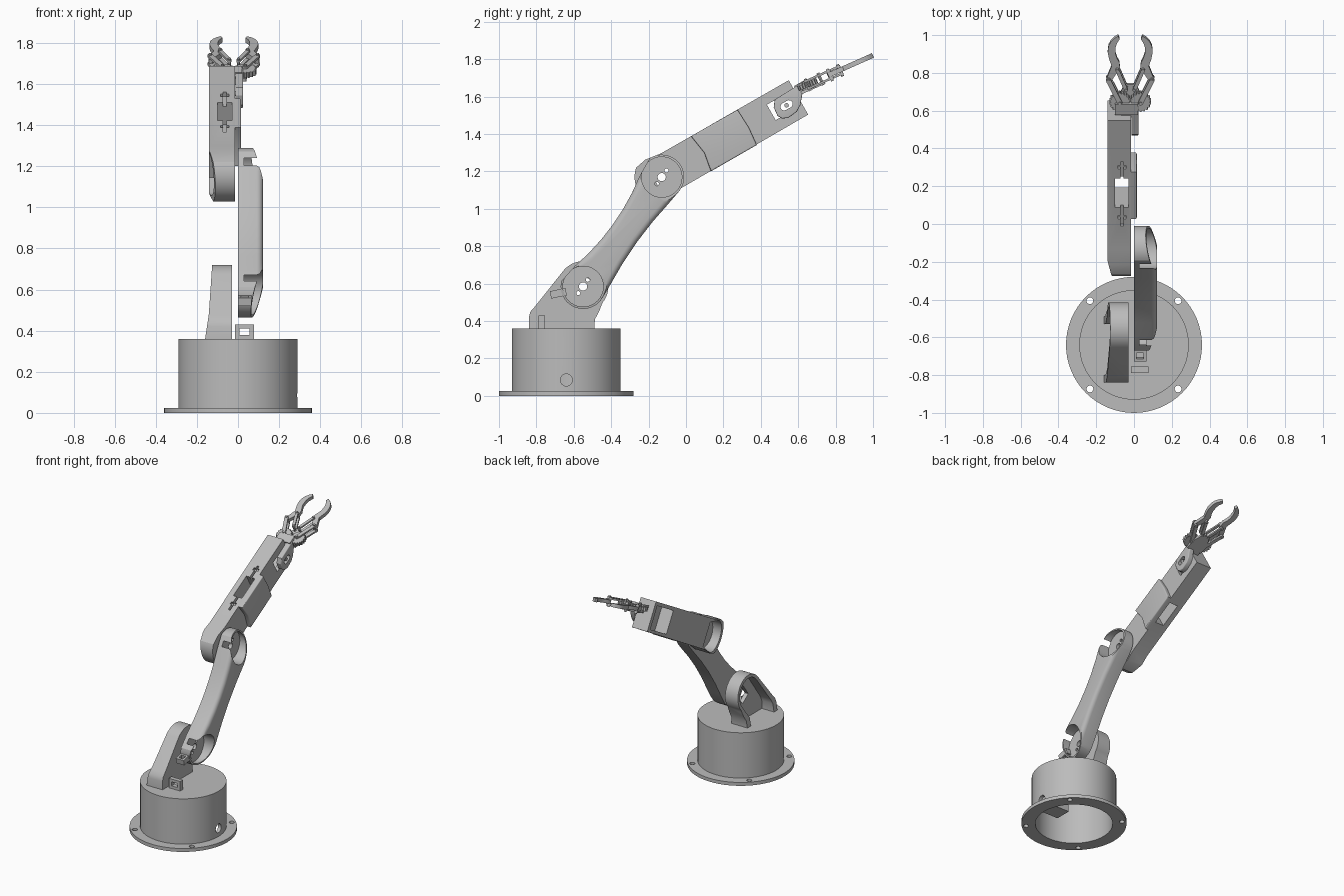
import bpy
import bmesh
from math import pi, sin, cos, radians
from mathutils import Matrix, Vector

if "Cube" in bpy.data.objects:
    bpy.data.objects.remove(bpy.data.objects["Cube"])

grey = bpy.data.materials.new("plain grey")
grey.use_nodes = True
grey.diffuse_color = (0.5, 0.5, 0.5, 1)
grey.node_tree.nodes["Principled BSDF"].inputs["Base Color"].default_value = (0.5, 0.5, 0.5, 1)


# ---- helpers -------------------------------------------------------------
def frame(p, q, h, origin):
    m = Matrix((p, q, h)).transposed().to_4x4()
    m.translation = Vector(origin)
    return m


def side_frame(y, z, deg):
    """Local u along the limb, v across it, height along world x."""
    c, s = cos(radians(deg)), sin(radians(deg))
    return frame((0, c, s), (0, -s, c), (1, 0, 0), (0, y, z))


def arc(cx, cy, r, a0=0, a1=360, n=32):
    full = abs(a1 - a0) == 360
    steps = n if full else n + 1
    return [(cx + r * cos(radians(a0 + (a1 - a0) * i / n)),
             cy + r * sin(radians(a0 + (a1 - a0) * i / n))) for i in range(steps)]


def rect(u0, u1, v0, v1):
    return [(u0, v0), (u1, v0), (u1, v1), (u0, v1)]


def bar(a, b, r):
    """Round-ended link outline between two pivots."""
    d = Vector(b) - Vector(a)
    t = math_deg(d)
    return arc(*a, r, t + 90, t + 270, 8) + arc(*b, r, t - 90, t + 90, 8)


def math_deg(d):
    return Vector((1, 0)).angle_signed(d) * -180 / pi


def prism(name, pts, h0, h1, m, bevel=0):
    bm = bmesh.new()
    face = bm.faces.new([bm.verts.new((p, q, h0)) for p, q in pts])
    ext = bmesh.ops.extrude_face_region(bm, geom=[face])["geom"]
    top = [v for v in ext if isinstance(v, bmesh.types.BMVert)]
    for v in top:
        v.co.z = h1
    bmesh.ops.recalc_face_normals(bm, faces=bm.faces)
    if bevel:
        rim = [e for e in bm.edges if all(v in top for v in e.verts)]
        bmesh.ops.bevel(bm, geom=rim, offset=bevel, segments=4, profile=0.5, affect='EDGES')
    bm.transform(m)
    mesh = bpy.data.meshes.new(name)
    bm.to_mesh(mesh)
    bm.free()
    mesh.materials.append(grey)
    ob = bpy.data.objects.new(name, mesh)
    bpy.context.collection.objects.link(ob)
    return ob


def cut(ob, pts, h0, h1, m):
    tool = prism("cutter", pts, h0, h1, m)
    tool.hide_render = True
    mod = ob.modifiers.new("cut", 'BOOLEAN')
    mod.operation, mod.solver, mod.object = 'DIFFERENCE', 'EXACT', tool
    bpy.context.view_layer.objects.active = ob
    bpy.ops.object.modifier_apply(modifier=mod.name)
    bpy.data.objects.remove(tool)


def slope(ob, pts, m):
    """Cut a wedge drawn in the (length, world x) plane, right across the limb."""
    cut(ob, pts, -1, 1, m @ Matrix.Rotation(pi / 2, 4, 'X'))


def horn_holes(ob, u, h0, h1, m):
    cut(ob, arc(u, 0, 0.022, n=20), h0, h1, m)
    for k in (-1, 1):
        cut(ob, arc(u + k * 0.044, 0, 0.011, n=12), h0, h1, m)


# ---- base ----------------------------------------------------------------
ground = Matrix.Translation((0, -0.64, 0))
world_side = side_frame(0, 0, 0)
flange = prism("base_flange", arc(0, 0, 0.36, n=64), 0, 0.025, ground)
cut(flange, arc(0, 0, 0.265, n=64), -0.1, 0.1, ground)
for i in range(4):
    a = pi / 4 + i * pi / 2
    cut(flange, arc(0.33 * cos(a), 0.33 * sin(a), 0.018, n=16), -0.1, 0.1, ground)
drum = prism("base_drum", arc(0, 0, 0.29, n=64), 0.025, 0.36, ground)
cut(drum, arc(0, 0, 0.265, n=64), -0.1, 0.33, ground)
cut(drum, arc(-0.64, 0.085, 0.032, n=24), 0.1, 0.5, world_side)
prism("base_motor", rect(-0.02, 0.16, -0.2, -0.08), 0.14, 0.335, ground)

# cable eyelet standing on the drum
eyelet = prism("base_eyelet", rect(-0.015, 0.078, 0.355, 0.43), 0.755, 0.788,
               frame((1, 0, 0), (0, 0, 1), (0, -1, 0), (0, 0, 0)))
cut(eyelet, rect(0.008, 0.055, 0.38, 0.41), 0.5, 1,
    frame((1, 0, 0), (0, 0, 1), (0, -1, 0), (0, 0, 0)))

# ---- shoulder bracket ------------------------------------------------------
SY, SZ = -0.55, 0.585
outline = ([(-0.84, 0.355), (-0.49, 0.355), (-0.487, 0.41), (-0.465, 0.45)]
           + arc(SY, SZ, 0.135, -40, 140, 28) + [(-0.81, 0.475), (-0.832, 0.45), (-0.84, 0.42)])
bracket = prism("shoulder_bracket", outline, -0.16, -0.03, world_side)
slope(bracket, [(0.36, -0.16), (0.48, -0.142), (0.73, -0.125), (0.73, -0.3), (0.36, -0.3)],
      side_frame(0, 0, 90))
cavity = ([(-0.8, 0.3), (-0.53, 0.3), (-0.53, 0.42)] + arc(SY, SZ, 0.112, -40, 140, 28)
          + [(-0.78, 0.46), (-0.8, 0.42)])
cut(bracket, cavity, -0.3, -0.06, world_side)
cut(bracket, rect(-0.1, 0.05, -0.042, 0.042), -0.3, 0, side_frame(SY, SZ, 54))

# ---- upper arm -------------------------------------------------------------
L = 0.72
arm_m = side_frame(SY, SZ, 54.3)
outline = (arc(0, 0, 0.12, 112, 272, 24)
           + [(0.1, -0.112), (0.22, -0.1), (0.36, -0.095), (0.5, -0.1), (0.62, -0.112)]
           + arc(L, 0, 0.12, -92, 68, 24)
           + [(0.66, 0.1), (0.56, 0.08), (0.46, 0.068), (0.36, 0.064),
              (0.26, 0.068), (0.16, 0.08), (0.06, 0.1)])
arm = prism("upper_arm", outline, 0, 0.122, arm_m, bevel=0.03)
slope(arm, [(-0.2, 0.04), (-0.12, 0.062), (0.1, 0.123), (0.1, 0.3), (-0.2, 0.3)], arm_m)
slope(arm, [(L + 0.2, 0.04), (L + 0.12, 0.062), (L - 0.1, 0.123), (L - 0.1, 0.3), (L + 0.2, 0.3)], arm_m)
for u in (0, L):
    cut(arm, arc(u, 0, 0.108, n=40), 0.03, 0.3, arm_m)
    horn_holes(arm, u, -0.1, 0.1, arm_m)

# cable clip on the lower end of the upper arm
clip_m = side_frame(-0.69, 0.547, 12)
clip = prism("arm_clip", rect(-0.035, 0.05, -0.02, 0.02), 0, 0.065, clip_m)
cut(clip, rect(-0.02, 0.012, -0.1, 0.1), 0.014, 0.05, clip_m)

# ---- forearm ---------------------------------------------------------------
fore_m = side_frame(-0.13, 1.17, 29.5)
outline = arc(0, 0, 0.145, 130, 228, 24) + [(-0.02, -0.118), (0.06, -0.103), (0.846, -0.095),
                                            (0.846, 0.116), (0.06, 0.112), (-0.03, 0.124)]
fore = prism("forearm", outline, -0.14, -0.015, fore_m)
slope(fore, [(-0.2, -0.1), (-0.145, -0.11), (0.0, -0.141), (0.0, -0.3), (-0.2, -0.3)], fore_m)
cut(fore, arc(0, 0, 0.112, 90, 270, 20) + [(0.1, -0.085), (0.1, 0.085)], -0.3, -0.05, fore_m)
cut(fore, rect(-0.04, 0.085, -0.042, 0.042), -0.3, 0.1, fore_m)
cut(fore, rect(0.6, 0.815, -0.075, 0.09), -0.3, -0.045, fore_m)
cut(fore, rect(0.68, 0.81, -0.035, 0.06), -0.3, 0.1, fore_m)
# motor slot through the middle, with short cable grooves at its ends
slot_m = fore_m @ Matrix.Rotation(pi / 2, 4, 'X')
cut(fore, rect(0.315, 0.49, -0.1, -0.03), -0.4, 0.4, slot_m)
for u0, u1 in ((0.2, 0.32), (0.48, 0.59)):
    cut(fore, rect(u0, u1, -0.072, -0.056), -0.3, -0.09, slot_m)
for u in (0.245, 0.55):
    cut(fore, rect(u, u + 0.02, -0.085, -0.043), -0.3, -0.095, slot_m)
prism("forearm_cover", [(0.244, -0.103), (0.527, -0.101), (0.536, 0.0), (0.53, 0.113),
                        (0.244, 0.113), (0.262, 0.0)], -0.016, 0.015, fore_m, bevel=0.008)

# ---- wrist -----------------------------------------------------------------
wrist = prism("wrist_plate", [(0.70, -0.02), (0.715, -0.045), (0.745, -0.058), (0.80, -0.052),
                              (0.835, -0.03), (0.885, 0.03), (0.905, 0.072), (0.86, 0.068),
                              (0.73, 0.063), (0.705, 0.03)], -0.012, 0.025, fore_m, bevel=0.006)
cut(wrist, bar((0.755, 0.005), (0.785, 0.005), 0.02), -0.1, 0.1, fore_m)
prism("wrist_horn", arc(0.77, 0.005, 0.012, n=16), -0.014, 0.02, fore_m)
prism("wrist_mount", rect(0.855, 0.92, 0.045, 0.075), -0.1, 0.02, fore_m)

# ---- gripper ---------------------------------------------------------------
c, s = cos(radians(24)), sin(radians(24))
grip_m = frame((1, 0, 0), (0, c, s), (0, -s, c), (-0.02, 0.65, 1.664))
palm = [(-0.06, -0.05), (0.06, -0.05), (0.065, 0.01), (0.03, 0.09), (-0.03, 0.09), (-0.065, 0.01)]
prism("palm_plate", palm, -0.034, -0.018, grip_m)
prism("palm_block", rect(-0.05, 0.03, -0.09, -0.02), -0.034, 0.012, grip_m)
finger = [(0.103, 0.117), (0.122, 0.122), (0.124, 0.14), (0.098, 0.209), (0.112, 0.25),
          (0.119, 0.29), (0.115, 0.325), (0.103, 0.35), (0.085, 0.37), (0.064, 0.383),
          (0.056, 0.365), (0.07, 0.342), (0.077, 0.319), (0.077, 0.279), (0.068, 0.25),
          (0.056, 0.228), (0.055, 0.195)]
teeth = 18
for side, k in (("left", 1), ("right", -1)):
    mir = [(k * x, y) for x, y in finger]
    prism(side + "_finger", mir, -0.012, 0.014, grip_m)
    gear = [(k * 0.055 + r * cos(a), r * sin(a)) for i in range(teeth)
            for r, a in ((0.047, 2 * pi * i / teeth), (0.056, 2 * pi * (i + 0.35) / teeth),
                         (0.056, 2 * pi * (i + 0.65) / teeth))]
    prism(side + "_gear", gear, -0.014, 0.014, grip_m)
    pivots = ((0.055, 0.0), (0.115, 0.13), (0.022, 0.075), (0.068, 0.19))
    pv = [(k * x, y) for x, y in pivots]
    for layer, h in (("upper", 0.015), ("lower", -0.027)):
        prism(f"{side}_{layer}_outer_link", bar(pv[0], pv[1], 0.013), h, h + 0.012, grip_m)
        prism(f"{side}_{layer}_inner_link", bar(pv[2], pv[3], 0.010), h, h + 0.012, grip_m)
    for i, p in enumerate(pv):
        prism(f"{side}_pivot_{i + 1}", arc(*p, 0.008, n=12), -0.036, 0.034, grip_m)

# ---- shading ---------------------------------------------------------------
bpy.ops.object.select_all(action='DESELECT')
for ob in bpy.context.collection.objects:
    if ob.type == 'MESH':
        ob.select_set(True)
        bpy.context.view_layer.objects.active = ob
bpy.ops.object.shade_smooth_by_angle(angle=radians(30))
